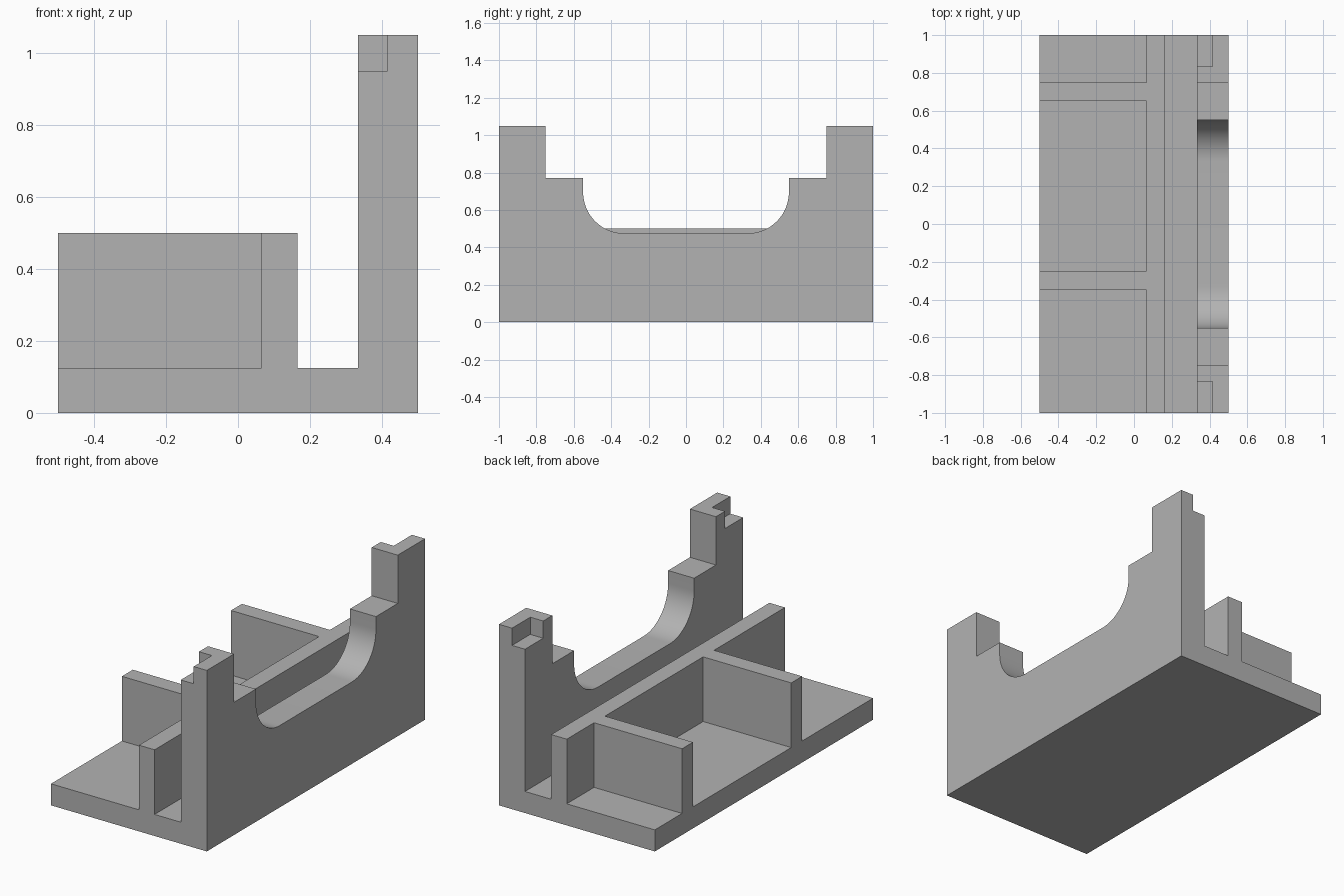
import bpy
import bmesh
from math import cos, sin, pi, radians
from mathutils import Vector

default = bpy.data.objects.get("Cube")
if default:
    bpy.data.objects.remove(default, do_unlink=True)

grey = bpy.data.materials.new("plain grey")
grey.use_nodes = True
colour = (0.45, 0.45, 0.45, 1)
grey.diffuse_color = colour
grey.node_tree.nodes["Principled BSDF"].inputs["Base Color"].default_value = colour


def prism(name, points, offset):
    """Extrude a closed outline of 3D points along offset."""
    bm = bmesh.new()
    face = bm.faces.new([bm.verts.new(p) for p in points])
    result = bmesh.ops.extrude_face_region(bm, geom=[face])
    moved = [g for g in result["geom"] if isinstance(g, bmesh.types.BMVert)]
    bmesh.ops.translate(bm, verts=moved, vec=Vector(offset))
    bmesh.ops.recalc_face_normals(bm, faces=bm.faces)
    mesh = bpy.data.meshes.new(name)
    bm.to_mesh(mesh)
    bm.free()
    mesh.materials.append(grey)
    obj = bpy.data.objects.new(name, mesh)
    bpy.context.collection.objects.link(obj)
    return obj


def box(name, x0, x1, y0, y1, z0, z1):
    outline = [(x0, y0, z0), (x1, y0, z0), (x1, y1, z0), (x0, y1, z0)]
    return prism(name, outline, (0, 0, z1 - z0))


def combine(body, tool, operation):
    """Boolean a tool into the body, then discard the tool."""
    bpy.context.view_layer.objects.active = body
    mod = body.modifiers.new(tool.name, 'BOOLEAN')
    mod.operation = operation
    mod.solver = 'EXACT'
    mod.object = tool
    bpy.ops.object.modifier_apply(modifier=mod.name)
    bpy.data.objects.remove(tool, do_unlink=True)


FLOOR, LOW, TOP = 0.125, 0.5, 1.05
WALL_X = 0.333

# Base plate, low wall and tall wall share one section
section = [(-0.5, 0), (0.5, 0), (0.5, TOP), (WALL_X, TOP), (WALL_X, FLOOR),
           (0.165, FLOOR), (0.165, LOW), (0.065, LOW), (0.065, FLOOR), (-0.5, FLOOR)]
body = prism("bracket_body", [(x, -1, z) for x, z in section], (0, 2, 0))

# Cross ribs
for y in (-0.35, 0.65):
    combine(body, box("cross_rib", -0.5, 0.1, y, y + 0.1, 0.06, LOW), 'UNION')

# Stepped, rounded saddle opening in the tall wall
r, bottom, half = 0.22, 0.475, 0.55
steps = 20
side = [(0.75, 1.2), (0.75, 0.77), (half, 0.77)]
for i in range(steps + 1):
    a = i / steps * pi / 2
    side.append((half - r + r * cos(a), bottom + r - r * sin(a)))
outline = side + [(-y, z) for y, z in reversed(side)]
combine(body, prism("saddle_cutter", [(0.25, y, z) for y, z in outline], (0.4, 0, 0)),
        'DIFFERENCE')

# Corner notches at the top of each post
for y0, y1 in ((-1.1, -0.833), (0.833, 1.1)):
    combine(body, box("notch_cutter", 0.25, 0.416, y0, y1, 0.95, 1.2), 'DIFFERENCE')

# Smooth only the curved saddle
bpy.ops.object.select_all(action='DESELECT')
body.select_set(True)
bpy.context.view_layer.objects.active = body
bpy.ops.object.shade_smooth_by_angle(angle=radians(30))
